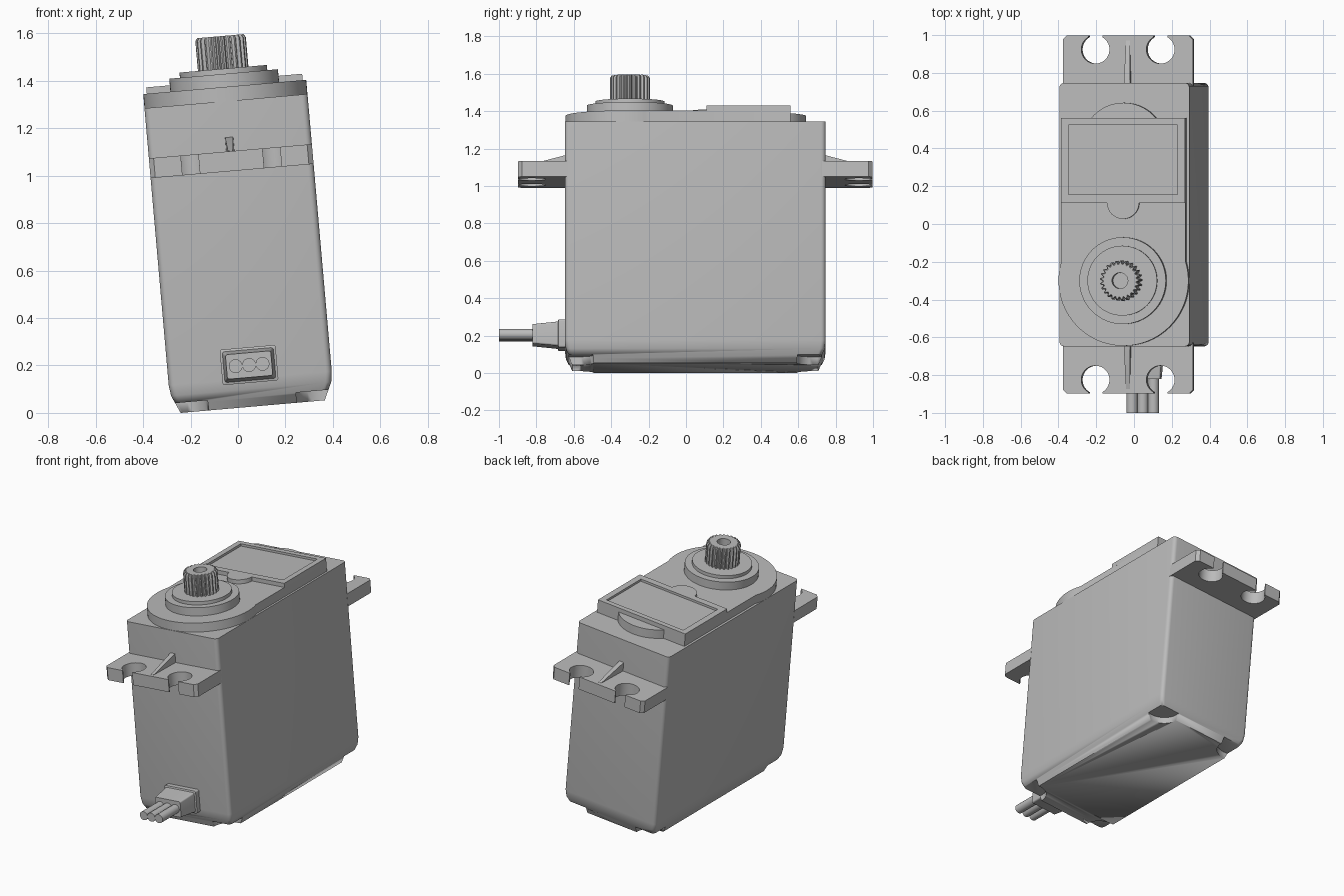
import bpy, bmesh
from math import sin, cos, pi, radians
from mathutils import Matrix

if "Cube" in bpy.data.objects:
    bpy.data.objects.remove(bpy.data.objects["Cube"])

grey = bpy.data.materials.new("plastic_grey")
GREY = (0.5, 0.5, 0.5, 1)
grey.use_nodes = True
grey.diffuse_color = GREY
grey.node_tree.nodes["Principled BSDF"].inputs["Base Color"].default_value = GREY

# The whole motor leans sideways
TILT = Matrix.Translation((0.062, 0, 0.0265)) @ Matrix.Rotation(radians(-5), 4, 'Y')


def arc(cx, cy, r, start, end, n):
    return [(cx + r * cos(radians(start + (end - start) * i / n)),
             cy + r * sin(radians(start + (end - start) * i / n))) for i in range(n + 1)]


def circle(r, cx=0, cy=0, n=64):
    return arc(cx, cy, r, 0, 360, n)[:-1]


def rect(x0, x1, y0, y1, r=0.0):
    if not r:
        return [(x0, y0), (x1, y0), (x1, y1), (x0, y1)]
    return (arc(x0 + r, y0 + r, r, 180, 270, 5) + arc(x1 - r, y0 + r, r, 270, 360, 5)
            + arc(x1 - r, y1 - r, r, 0, 90, 5) + arc(x0 + r, y1 - r, r, 90, 180, 5))


def loft(name, sections, along_y=False):
    """Skin a stack of (outline, level) sections and cap both ends."""
    bm = bmesh.new()
    rings = []
    for outline, t in sections:
        rings.append([bm.verts.new((u, t, v) if along_y else (u, v, t)) for u, v in outline])
    for a, b in zip(rings, rings[1:]):
        for i in range(len(a)):
            j = (i + 1) % len(a)
            bm.faces.new((a[i], a[j], b[j], b[i]))
    bm.faces.new(rings[0])
    bm.faces.new(rings[-1])
    bmesh.ops.recalc_face_normals(bm, faces=bm.faces)
    mesh = bpy.data.meshes.new(name)
    bm.to_mesh(mesh)
    bm.free()
    mesh.materials.append(grey)
    obj = bpy.data.objects.new(name, mesh)
    bpy.context.collection.objects.link(obj)
    obj.matrix_world = TILT
    bpy.ops.object.select_all(action='DESELECT')
    obj.select_set(True)
    bpy.context.view_layer.objects.active = obj
    bpy.ops.object.shade_smooth_by_angle(angle=radians(32))
    return obj


# Case with softened bottom edge
W, FRONT, BACK, TOP = 0.345, -0.648, 0.747, 1.293


def case_outline(inset):
    return rect(-W + inset, W - inset, FRONT + inset, BACK - inset, 0.025)


case = loft("case", [(case_outline(0.04), 0), (case_outline(0.006), 0.075),
                     (case_outline(0), 0.12), (case_outline(0), TOP)])

# Screw pockets at the bottom corners
for sx in (-1, 1):
    for y in (FRONT + 0.045, BACK - 0.045):
        cutter = loft("pocket_cutter", [(circle(0.11, sx * 0.295, y, 32), -0.1),
                                        (circle(0.11, sx * 0.295, y, 32), 0.043)])
        cutter.hide_render = True
        cutter.hide_set(True)
        cutter.display_type = 'WIRE'
        cut = case.modifiers.new("pocket", 'BOOLEAN')
        cut.operation = 'DIFFERENCE'
        cut.solver = 'EXACT'
        cut.object = cutter

# Raised top deck: round gear housing running into a straight plate
DECK = 1.353
deck = arc(0, -0.3, W, 163, 377, 56) + [(0.33, 0.56), (-0.33, 0.56)]
loft("top_deck", [(deck, TOP - 0.005), (deck, DECK)])
bulge = circle(0.222, 0, 0.42)
loft("rear_bulge", [(bulge, TOP - 0.005), (bulge, DECK - 0.001)])

# Framed panel with a round tab
LID = 1.38
outer, inner = rect(-0.33, 0.33, 0.11, 0.56), rect(-0.29, 0.29, 0.155, 0.525)
loft("framed_panel", [(outer, DECK - 0.005), (outer, LID), (inner, LID), (inner, LID - 0.015)])
tab = arc(0, 0.112, 0.085, 180, 360, 24)
loft("panel_tab", [(tab, DECK - 0.005), (tab, LID)])

# Stepped collar under the shaft
loft("collar", [(circle(r, 0, -0.3), h) for r, h in
                ((0.23, DECK - 0.005), (0.23, 1.408), (0.185, 1.408), (0.185, 1.43))])

# Splined output shaft with a screw hole
TEETH = 25


def spline(scale):
    pts = []
    for i in range(TEETH * 4):
        r = scale * (0.107 if i % 4 < 2 else 0.094)
        a = 2 * pi * i / (TEETH * 4)
        pts.append((r * cos(a), -0.3 + r * sin(a)))
    return pts


bore = circle(0.042, 0, -0.3, TEETH * 4)
loft("output_shaft", [(spline(1), 1.42), (spline(1), 1.555), (spline(0.92), 1.568),
                      (bore, 1.568), (bore, 1.5)])

# Mounting ears with open screw slots, and their stiffening ribs
for label, wall, s in (("front", FRONT, -1), ("rear", BACK, 1)):
    ear = [(-W, -0.02), (-W, 0.23), (-W + 0.02, 0.25)]
    for c in (-0.173, 0.173):
        ear += [(c - 0.037, 0.25)] + arc(c, 0.177, 0.075, 119.5, 420.5, 32) + [(c + 0.037, 0.25)]
    ear += [(W - 0.02, 0.25), (W, 0.23), (W, -0.02)]
    ear = [(x, wall + s * d) for x, d in ear]
    loft(label + "_ear", [(ear, 0.997), (ear, 1.081)])
    loft(label + "_rib", [(rect(-0.017, 0.017, 1.07, 1.14), wall - s * 0.01),
                          (rect(-0.017, 0.017, 1.07, 1.14), wall),
                          (rect(-0.01, 0.01, 1.07, 1.082), wall + s * 0.225)], True)


# Cable strain relief and three wires
def port(w, h):
    return rect(-w, w, 0.176 - h, 0.176 + h, 0.01)


loft("cable_grommet", [(port(0.118, 0.075), FRONT + 0.01), (port(0.118, 0.075), -0.682),
                       (port(0.108, 0.065), -0.685), (port(0.096, 0.052), -0.82)], True)
for i, name in enumerate(("right", "middle", "left")):
    wire = circle(0.029, (i - 1) * 0.057, 0.176, 24)
    loft(name + "_wire", [(wire, -0.81), (wire, -1.0)], True)
